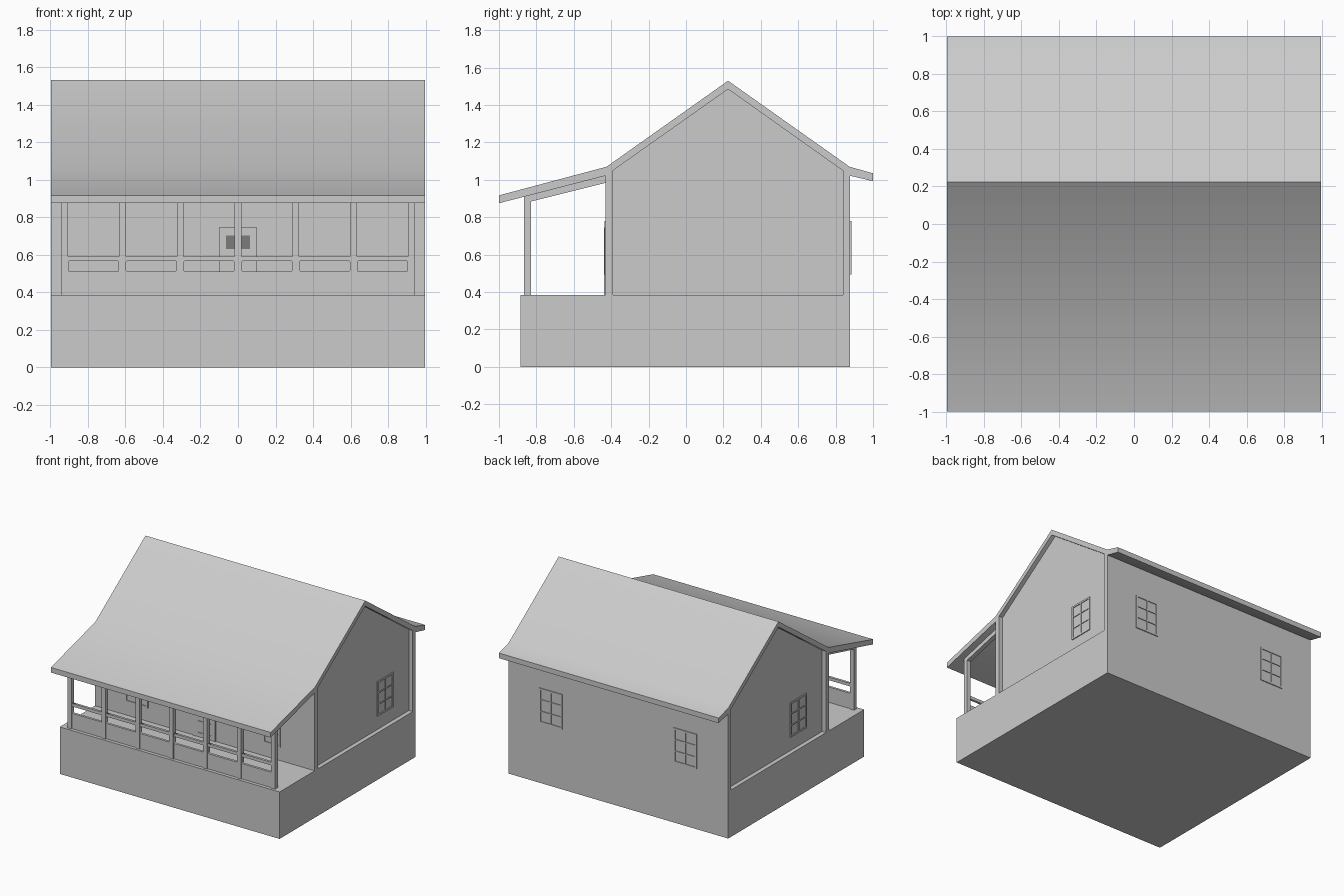
import bpy, bmesh, math
from mathutils import Vector, Matrix

if "Cube" in bpy.data.objects:
    bpy.data.objects.remove(bpy.data.objects["Cube"])


def finish(name, bm):
    bmesh.ops.recalc_face_normals(bm, faces=bm.faces)
    me = bpy.data.meshes.new(name)
    bm.to_mesh(me)
    bm.free()
    ob = bpy.data.objects.new(name, me)
    bpy.context.collection.objects.link(ob)
    return ob


def boxes(name, spans):
    """One object from several (x0, x1, y0, y1, z0, z1) boxes."""
    bm = bmesh.new()
    for x0, x1, y0, y1, z0, z1 in spans:
        m = Matrix.Translation(((x0 + x1) / 2, (y0 + y1) / 2, (z0 + z1) / 2))
        m = m @ Matrix.Diagonal((x1 - x0, y1 - y0, z1 - z0, 1))
        bmesh.ops.create_cube(bm, size=1, matrix=m)
    return finish(name, bm)


def prism(name, profile, x0, x1):
    """Extrude a (y, z) profile along x."""
    bm = bmesh.new()
    f = bm.faces.new([bm.verts.new((x0, y, z)) for y, z in profile])
    r = bmesh.ops.extrude_face_region(bm, geom=[f])
    moved = [v for v in r["geom"] if isinstance(v, bmesh.types.BMVert)]
    bmesh.ops.translate(bm, verts=moved, vec=(x1 - x0, 0, 0))
    return finish(name, bm)


W = 0.997       # half width
FLOOR = 0.385

# Foundation with porch deck
boxes("foundation", [(-W, W, -0.885, 0.877, 0, FLOOR)])

# Front and back walls run full width, gable core is inset
prism("front_wall", [(-0.43, FLOOR), (-0.39, FLOOR), (-0.39, 1.05), (-0.43, 1.025)], -W, W)
prism("back_wall", [(0.84, FLOOR), (0.877, FLOOR), (0.877, 1.025), (0.84, 1.05)], -W, W)
prism("gable_walls", [(-0.392, FLOOR), (0.842, FLOOR), (0.842, 1.05),
                      (0.225, 1.487), (-0.392, 1.05)], -W + 0.035, W - 0.035)

# Roof shell with flared eaves
roof = prism("roof", [(-1, 0.917), (-0.425, 1.07), (0.225, 1.53), (0.875, 1.07), (1, 1.035),
                      (1, 0.993), (0.877, 1.022), (0.225, 1.485), (-0.43, 1.022), (-1, 0.875)],
             -W, W)
bpy.context.view_layer.objects.active = roof
roof.select_set(True)
bpy.ops.object.shade_smooth_by_angle(angle=math.radians(30))

# Porch posts and rafters
post_x = [i * 0.308 for i in range(-3, 4)]
P = 0.018
for i, x in enumerate(post_x):
    prism(f"porch_post_{i + 1}", [(-0.865, FLOOR), (-0.83, FLOOR), (-0.83, 0.92), (-0.865, 0.91)],
          x - P, x + P)
    prism(f"porch_rafter_{i + 1}", [(-0.865, 0.875), (-0.425, 0.985), (-0.425, 1.025), (-0.865, 0.911)],
          x - P, x + P)


# Railing panels with a rounded slot
def ring(curve, pts):
    s = curve.splines.new("POLY")
    s.points.add(len(pts) - 1)
    for p, (x, z) in zip(s.points, pts):
        p.co = (x, z, 0, 1)
    s.use_cyclic_u = True


def rounded(x0, x1, z0, z1, r):
    pts = []
    for cx, cz, a in ((x1 - r, z1 - r, 0), (x0 + r, z1 - r, 90),
                      (x0 + r, z0 + r, 180), (x1 - r, z0 + r, 270)):
        for k in range(4):
            t = math.radians(a + k * 30)
            pts.append((cx + r * math.cos(t), cz + r * math.sin(t)))
    return pts


for i in range(6):
    a, b = post_x[i] + P, post_x[i + 1] - P
    cu = bpy.data.curves.new("railing_outline", "CURVE")
    cu.dimensions = "2D"
    cu.fill_mode = "BOTH"
    cu.extrude = 0.01
    ring(cu, [(a, FLOOR), (b, FLOOR), (b, 0.592), (a, 0.592)])
    ring(cu, rounded(a + 0.002, b - 0.002, 0.511, 0.567, 0.008))
    tmp = bpy.data.objects.new("railing_outline", cu)
    bpy.context.collection.objects.link(tmp)
    bpy.context.view_layer.update()
    me = bpy.data.meshes.new_from_object(tmp.evaluated_get(bpy.context.evaluated_depsgraph_get()))
    bpy.data.objects.remove(tmp)
    rail = bpy.data.objects.new(f"porch_railing_{i + 1}", me)
    rail.rotation_euler = (math.pi / 2, 0, 0)
    rail.location = (0, -0.8475, 0)
    bpy.context.collection.objects.link(rail)


# Windows: frame and 2 x 3 panes, local -y faces outward
def window(name, x, y, w, turn):
    z0, z1, h, t, d = 0.495, 0.78, w / 2, 0.014, 0.007
    parts = [(-h, h, -0.001, 0.01, z0, z1)]
    for s in (-h, h - t, -0.004):
        parts.append((s, s + (0.008 if s == -0.004 else t), -d, 0.01, z0, z1))
    for z, th in ((z0, t), (z1 - t, t), (z0 + (z1 - z0) / 3 - 0.004, 0.008),
                  (z0 + (z1 - z0) * 2 / 3 - 0.004, 0.008)):
        parts.append((-h, h, -d, 0.01, z, z + th))
    ob = boxes(name, parts)
    ob.location = (x, y, 0)
    ob.rotation_euler.z = math.radians(turn)


window("front_window_left", -0.617, -0.43, 0.208, 0)
window("front_window_right", 0.61, -0.43, 0.155, 0)
window("back_window_left", -0.61, 0.877, 0.21, 180)
window("back_window_right", 0.61, 0.877, 0.21, 180)
window("right_window", W - 0.035, 0.53, 0.208, 90)
window("left_window", -W + 0.035, -0.08, 0.208, -90)

# Front door: casing, leaf rails, glass and lower panels
Y = -0.43
boxes("door_casing", [(-0.1, -0.085, Y - 0.008, Y, FLOOR, 0.745), (0.085, 0.1, Y - 0.008, Y, FLOOR, 0.745),
                      (-0.1, 0.1, Y - 0.008, Y, 0.732, 0.745)])
boxes("door_leaf", [(-0.085, -0.065, Y - 0.005, Y, FLOOR, 0.732), (0.065, 0.085, Y - 0.005, Y, FLOOR, 0.732),
                    (-0.012, 0.012, Y - 0.005, Y, FLOOR, 0.6)]
      + [(-0.065, 0.065, Y - 0.005, Y, a, b) for a, b in
         ((FLOOR, 0.42), (0.495, 0.515), (0.6, 0.63), (0.703, 0.732))])
glass = boxes("door_glass", [(-0.065, 0.065, Y - 0.001, Y, 0.63, 0.703)])
mat = bpy.data.materials.new("dark_glass")
mat.diffuse_color = (0.2, 0.2, 0.2, 1)
mat.use_nodes = True
mat.node_tree.nodes["Principled BSDF"].inputs["Base Color"].default_value = mat.diffuse_color
glass.data.materials.append(mat)
